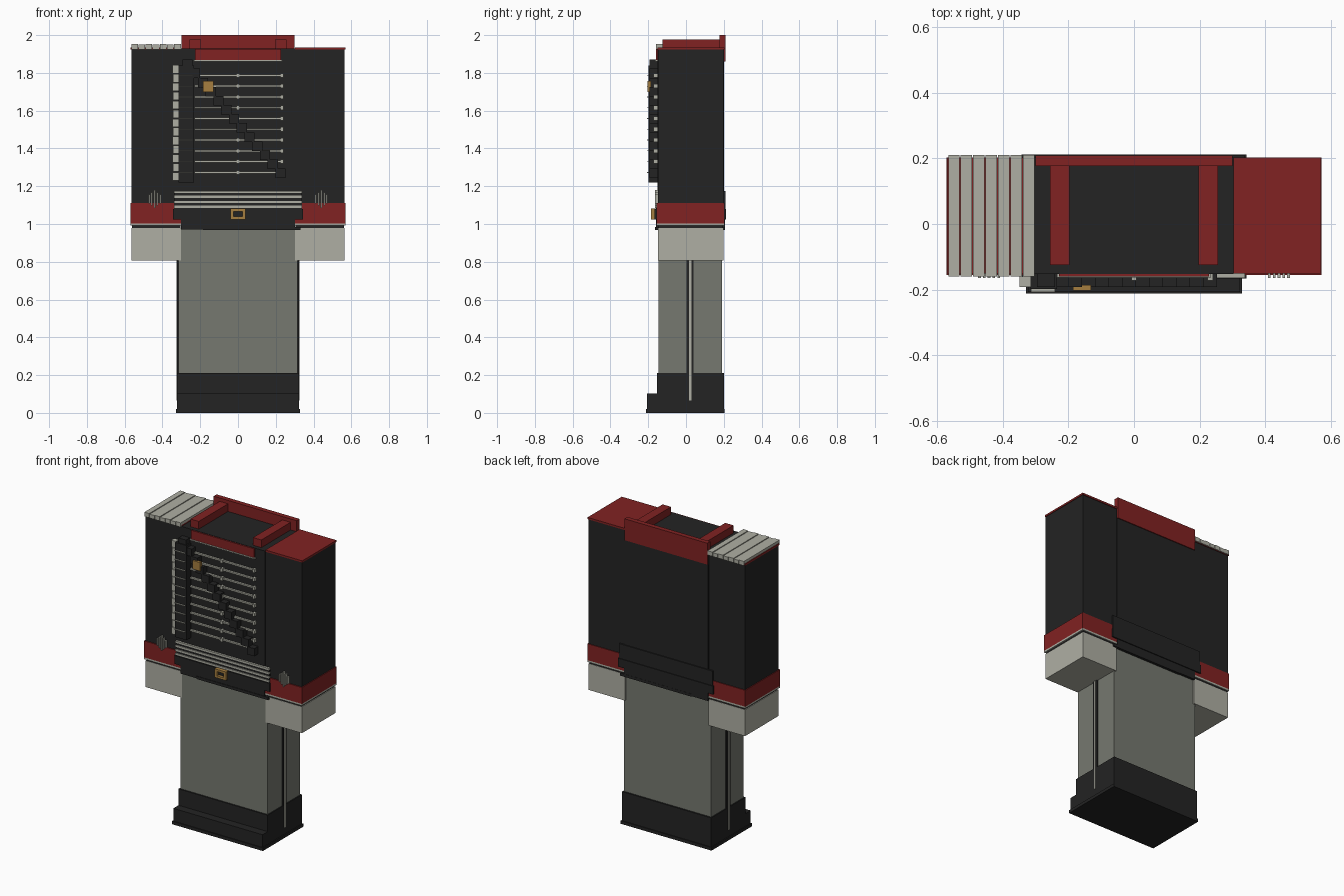
import bpy, bmesh


def material(name, rgb):
    m = bpy.data.materials.new(name)
    m.diffuse_color = (*rgb, 1)
    return m


BLACK = material("black cloth", (0.017, 0.017, 0.017))
RED = material("dark red", (0.22, 0.016, 0.016))
PALE = material("pale cream", (0.43, 0.43, 0.37))
GREY = material("grey trousers", (0.18, 0.19, 0.16))
GOLD = material("brass", (0.38, 0.21, 0.05))


def boxes(name, mat, *extents):
    """One object made of boxes, each given as (x0, x1, y0, y1, z0, z1)."""
    bm = bmesh.new()
    for x0, x1, y0, y1, z0, z1 in extents:
        verts = bmesh.ops.create_cube(bm, size=1)["verts"]
        for v in verts:
            v.co = (x1 if v.co.x > 0 else x0,
                    y1 if v.co.y > 0 else y0,
                    z1 if v.co.z > 0 else z0)
    me = bpy.data.meshes.new(name)
    bm.to_mesh(me)
    bm.free()
    me.materials.append(mat)
    ob = bpy.data.objects.new(name, me)
    bpy.context.collection.objects.link(ob)
    return ob


def both(*extents):
    """Add the left-hand mirror of every box."""
    return list(extents) + [(-b, -a, *r) for a, b, *r in extents]


# Boots, trousers and side stripes
boxes("boots", BLACK, (-0.322, 0.322, -0.154, 0.2, 0, 0.21),
      (-0.322, 0.322, -0.207, -0.154, 0, 0.103),
      (-0.328, 0.328, -0.212, 0.205, 0, 0.02))
boxes("trousers", GREY, (-0.315, 0.315, -0.145, 0.19, 0.21, 0.98))
boxes("trouser_band", BLACK, *both((0.31, 0.322, 0.002, 0.04, 0.2, 0.97)))
boxes("trouser_piping", PALE, *both((0.31, 0.326, 0.017, 0.028, 0.065, 0.97)))

# Torso and arms
boxes("torso", BLACK, (-0.302, 0.302, -0.152, 0.202, 0.975, 1.928))
boxes("sleeves", BLACK, *both((0.303, 0.565, -0.148, 0.198, 1.1, 1.925)))
boxes("cuffs", RED, *both((0.3, 0.57, -0.155, 0.203, 1.003, 1.11)))
boxes("cuff_piping", PALE, *both((0.3, 0.57, -0.155, 0.203, 0.991, 1.003)))
boxes("wrists", BLACK, *both((0.304, 0.56, -0.146, 0.196, 0.98, 0.991)))
boxes("hands", PALE, *both((0.302, 0.565, -0.148, 0.198, 0.808, 0.98)))

# Upright cords on the cuffs, tallest in the middle
cords = []
for i in range(5):
    x = 0.412 + i * 0.0145
    lift = 0.012 * abs(i - 2)
    cords.append((x - 0.004, x + 0.004, -0.165, -0.145,
                  1.085 + lift, 1.18 - lift))
boxes("cuff_cords", PALE, *both(*cords))

# Shoulders
boxes("shoulder_plates", RED, *both((0.303, 0.569, -0.15, 0.203, 1.923, 1.935)))
step = 0.265 / 7
boxes("shoulder_slats", PALE, *[
    (-0.565 + i * step, -0.565 + (i + 1) * step - 0.003, -0.159, 0.21,
     1.925, 1.953 - 0.003 * (i % 2)) for i in range(7)])

# Collar
boxes("collar_back", RED, (-0.3, 0.3, 0.177, 0.208, 1.86, 2.0))
boxes("collar_sides", RED, *both((0.196, 0.256, -0.125, 0.178, 1.925, 1.978)))
boxes("collar_front", RED, (-0.228, 0.228, -0.16, -0.145, 1.868, 1.926))
boxes("collar_piping", PALE, (-0.235, 0.235, -0.163, -0.145, 1.86, 1.868))

# Chest braid rows with knots
rows = [1.787 - i * 0.0571 for i in range(10)]
boxes("chest_braid", PALE, *[
    (-0.23, 0.23, -0.165, -0.15, z - 0.005, z + 0.005) for z in rows])
boxes("braid_knots", PALE, *[
    (x - 0.008, x + 0.008, -0.172, -0.15, z - 0.011, z + 0.011)
    for z in rows for x in (0, 0.232)])

# Cartridge strap with a pale segmented edge
boxes("cartridge_strap", BLACK, (-0.315, -0.234, -0.198, -0.15, 1.22, 1.838))
boxes("cartridge_edges", PALE, *[
    (-0.314, -0.24, -0.207, -0.195, z - 0.002, z + 0.002) for z in rows])
seg = 0.615 / 13
boxes("strap_fringe", PALE, *[
    (-0.348 + 0.004 * (i % 2), -0.315, -0.191, -0.16,
     1.23 + i * seg, 1.23 + (i + 1) * seg - 0.004) for i in range(13)])

# Diagonal chest strap and its brass buckle
n = 13
boxes("diagonal_strap", BLACK, *[
    (x - 0.027, x + 0.027, -0.192, -0.15, z - 0.025, z + 0.025)
    for x, z in ((-0.268 + 0.493 * i / (n - 1), 1.845 - 0.577 * i / (n - 1))
                 for i in range(n))])
boxes("strap_buckle", GOLD, (-0.186, -0.131, -0.203, -0.185, 1.7, 1.756))

# Sash cords and belt
boxes("sash", BLACK, (-0.338, 0.338, -0.159, 0.208, 1.08, 1.175))
boxes("sash_cords", PALE, *[
    (-0.338, 0.338, -0.165, -0.15, z - 0.006, z + 0.006)
    for z in (1.17, 1.144, 1.117, 1.091)])
boxes("belt", BLACK, (-0.343, 0.343, -0.166, 0.212, 1.025, 1.08),
      (-0.303, 0.303, -0.16, 0.206, 0.97, 1.025),
      (-0.185, 0.33, -0.163, 0.207, 0.967, 0.985))
boxes("belt_buckle", GOLD, *both((0.024, 0.041, -0.184, -0.16, 1.025, 1.081)),
      (-0.024, 0.024, -0.184, -0.16, 1.067, 1.081),
      (-0.024, 0.024, -0.184, -0.16, 1.025, 1.039))
